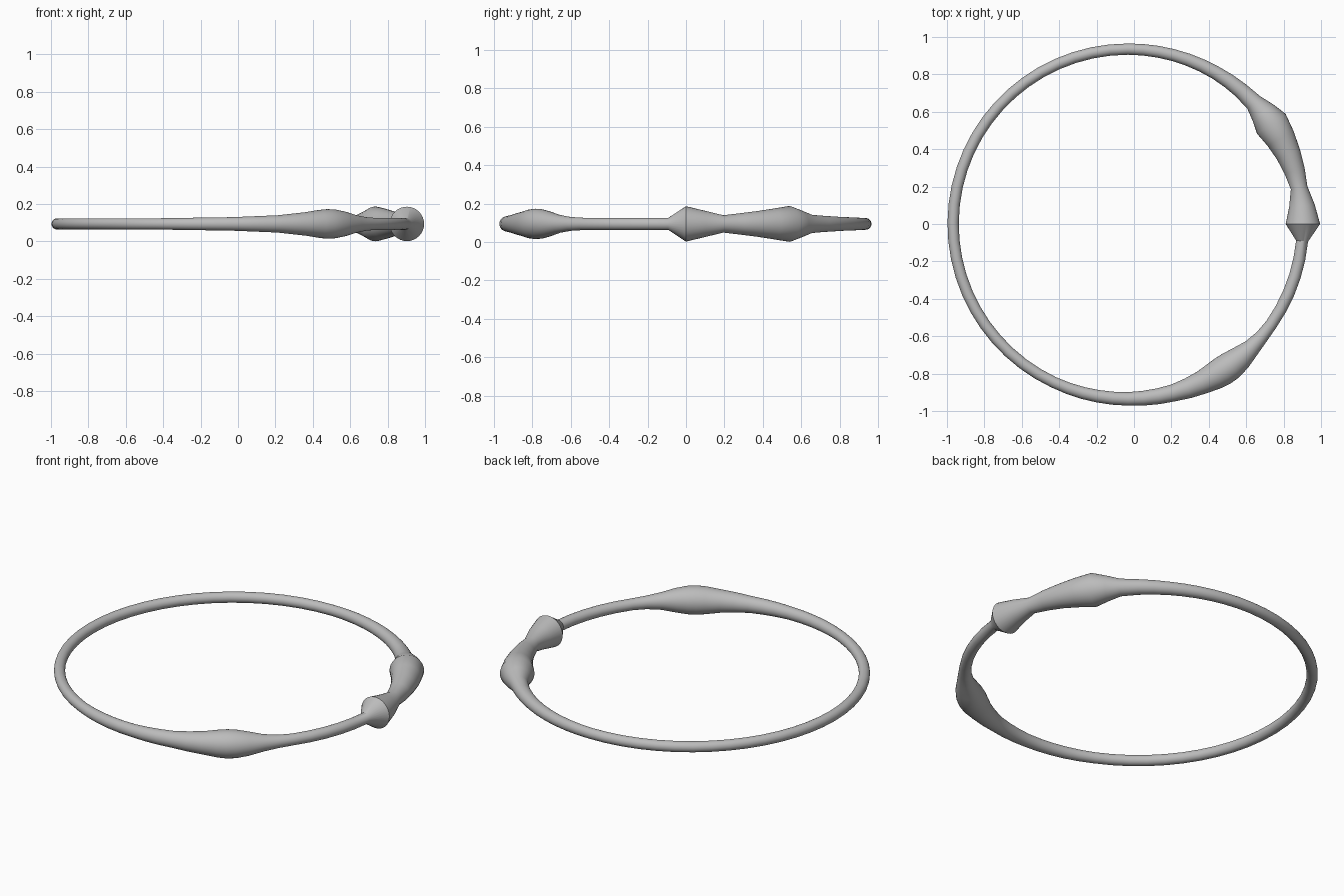
import bpy, bmesh, math

cube = bpy.data.objects.get("Cube")
if cube:
    bpy.data.objects.remove(cube, do_unlink=True)

RING, CX, CZ, SIDES = 0.935, -0.032, 0.094, 32

# Thickness of the band by angle in degrees, counter-clockwise from +x
PROFILE = [(-115, .030), (-90, .036), (-75, .046), (-65, .063), (-60, .075),
           (-57, .079), (-54, .077), (-50, .066), (-45, .047), (-40, .036),
           (-35, .032), (-5.6, .032), (0, .092), (12, .045), (23.5, .067),
           (35, .093), (44, .048), (50, .042), (60, .036), (75, .032),
           (90, .030), (245, .030)]

# One flat grey for the whole band
grey = bpy.data.materials.new("grey metal")
grey.use_nodes = True
color = (0.5, 0.5, 0.5, 1)
grey.diffuse_color = color
grey.node_tree.nodes["Principled BSDF"].inputs["Base Color"].default_value = color

# Split the profile into short steps around the ring
stations = []
for (a0, r0), (a1, r1) in zip(PROFILE, PROFILE[1:]):
    steps = math.ceil((a1 - a0) / 6)
    for i in range(steps):
        t = i / steps
        stations.append((math.radians(a0 + (a1 - a0) * t), r0 + (r1 - r0) * t))

# Sweep a circular section of varying thickness around the ring
bm = bmesh.new()
loops = []
for angle, radius in stations:
    loop = []
    for k in range(SIDES):
        u = 2 * math.pi * k / SIDES
        d = RING + radius * math.cos(u)
        loop.append(bm.verts.new((CX + d * math.cos(angle), d * math.sin(angle),
                                  CZ + radius * math.sin(u))))
    loops.append(loop)
for i, a in enumerate(loops):
    b = loops[(i + 1) % len(loops)]
    for k in range(SIDES):
        n = (k + 1) % SIDES
        bm.faces.new((a[k], b[k], b[n], a[n]))
bmesh.ops.recalc_face_normals(bm, faces=bm.faces)

mesh = bpy.data.meshes.new("bangle_band")
bm.to_mesh(mesh)
bm.free()
mesh.materials.append(grey)
band = bpy.data.objects.new("bangle_band", mesh)
bpy.context.collection.objects.link(band)

# Smooth shading with crisp ridges
bpy.ops.object.select_all(action='DESELECT')
band.select_set(True)
bpy.context.view_layer.objects.active = band
bpy.ops.object.shade_smooth_by_angle(angle=math.radians(30))
